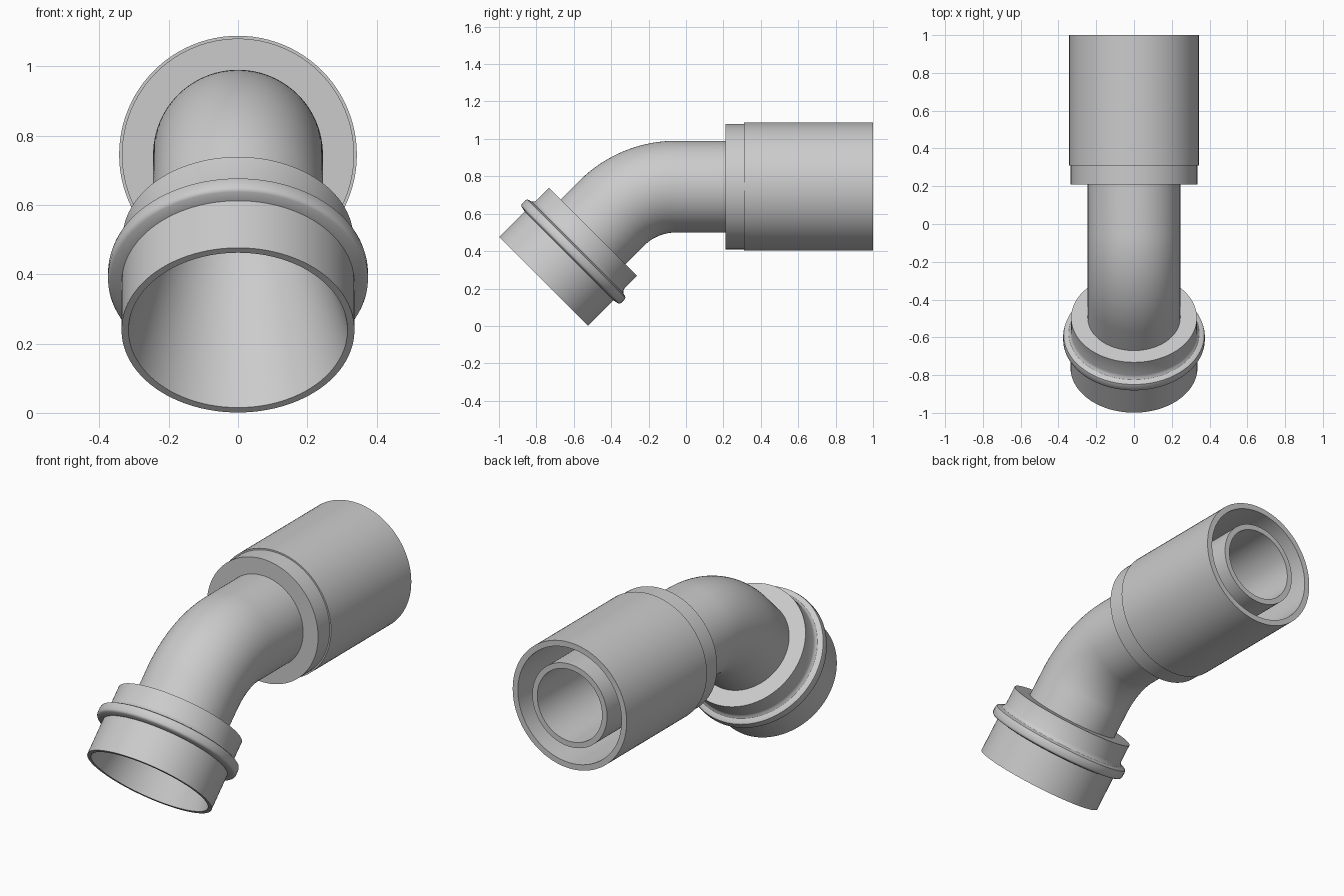
import bpy, bmesh, math
from mathutils import Vector

if "Cube" in bpy.data.objects:
    bpy.data.objects.remove(bpy.data.objects["Cube"])

SEG = 96
AXIS_Z, BEND_Y, BEND_R = 0.745, -0.052, 0.49
L1 = 1 - BEND_Y                    # straight length before the bend
ARC = BEND_R * math.pi / 4         # 45 degree bend
L3 = 0.513                         # straight length after the bend
END = L1 + ARC + L3


def frame(s):
    """Centre and in-plane normal of the pipe axis at distance s from the rear end."""
    a = min(max((s - L1) / BEND_R, 0), math.pi / 4)
    run = min(s, L1)
    rest = max(s - L1 - ARC, 0)
    y = 1 - run - BEND_R * math.sin(a) - rest * math.cos(a)
    z = AXIS_Z - BEND_R * (1 - math.cos(a)) - rest * math.sin(a)
    return Vector((0, y, z)), Vector((0, -math.sin(a), math.cos(a)))


def sweep(name, profile):
    """Closed profile of (distance, radius) turned around the bent axis."""
    bm = bmesh.new()
    rings = []
    for s, r in profile:
        c, n = frame(s)
        rings.append([bm.verts.new(c + r * (math.cos(t) * n + math.sin(t) * Vector((1, 0, 0))))
                      for t in (2 * math.pi * i / SEG for i in range(SEG))])
    for k, a in enumerate(rings):
        b = rings[(k + 1) % len(rings)]
        for i in range(SEG):
            j = (i + 1) % SEG
            bm.faces.new((a[i], a[j], b[j], b[i]))
    bmesh.ops.recalc_face_normals(bm, faces=bm.faces)
    me = bpy.data.meshes.new(name)
    bm.to_mesh(me)
    bm.free()
    ob = bpy.data.objects.new(name, me)
    bpy.context.collection.objects.link(ob)
    bpy.ops.object.select_all(action='DESELECT')
    ob.select_set(True)
    bpy.context.view_layer.objects.active = ob
    bpy.ops.object.shade_smooth_by_angle(angle=math.radians(30))
    return ob


# Bent pipe: thin insert tube at the rear, 45 degree elbow, bore flaring at the front
bend = [L1 + ARC * i / 24 for i in range(25)]
joint = END - 0.374
sweep("elbow_pipe",
      [(0, 0.225), (0.72, 0.225), (0.72, 0.245)] + [(s, 0.245) for s in bend]
      + [(joint, 0.245), (joint, 0.228)] + [(s, 0.195) for s in reversed(bend)] + [(0, 0.195)])

# Crimp sleeve with a stepped collar and an annular recess open to the rear
sweep("crimp_sleeve", [(0, 0.343), (0.69, 0.343), (0.69, 0.335), (0.79, 0.335),
                       (0.79, 0.24), (0.69, 0.22), (0.69, 0.312), (0, 0.312)])

# Front socket with a rounded rib and a tapered seat inside
socket = [(0, 0.336), (0.192, 0.336), (0.198, 0.366), (0.203, 0.372), (0.210, 0.375),
          (0.235, 0.375), (0.247, 0.372), (0.252, 0.362), (0.256, 0.346), (0.266, 0.337),
          (0.278, 0.333), (0.374, 0.333), (0.374, 0.228), (0, 0.316)]
sweep("front_socket", [(END - t, r) for t, r in socket])
